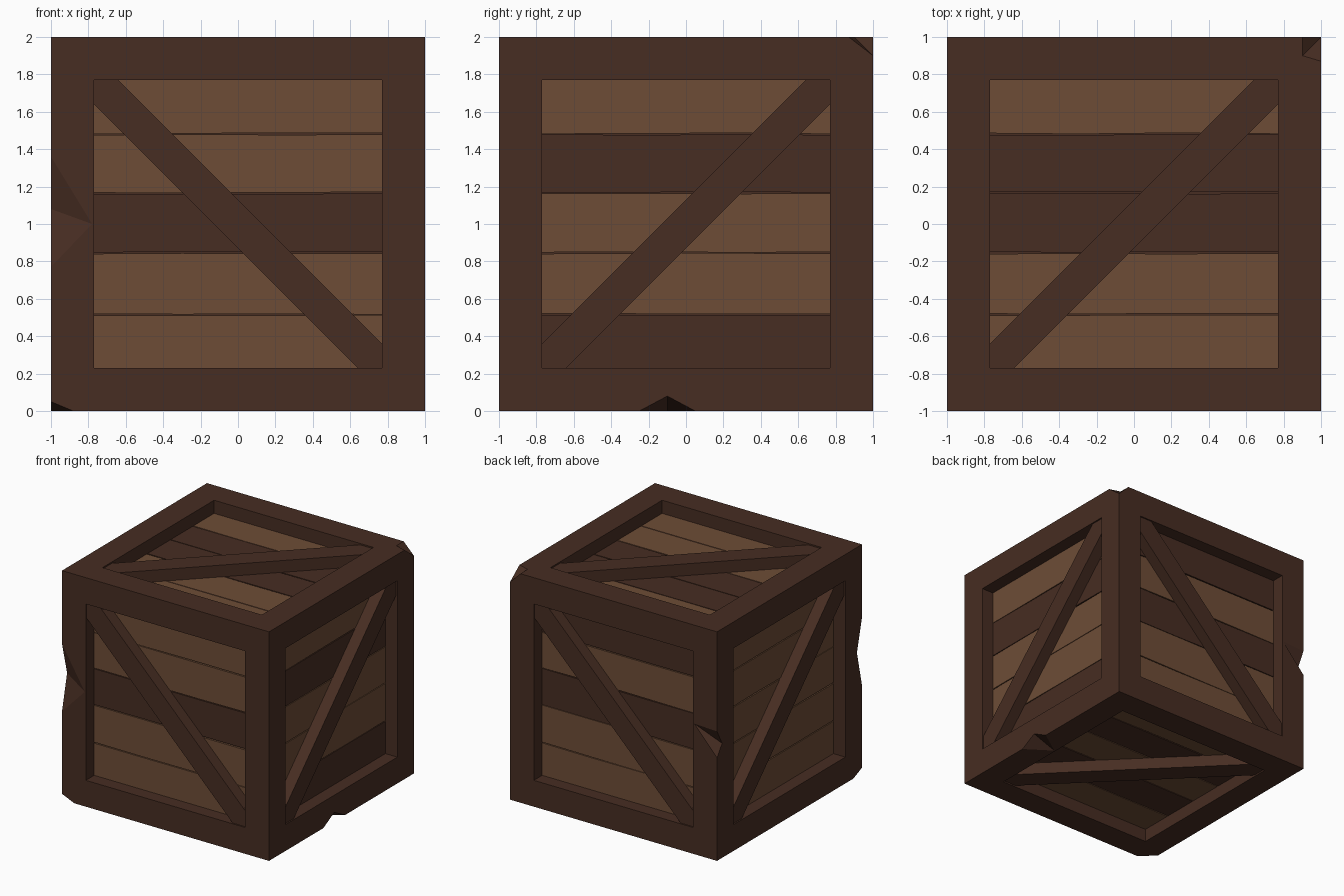
import bpy, bmesh, random
from mathutils import Vector, Matrix

if "Cube" in bpy.data.objects:
    bpy.data.objects.remove(bpy.data.objects["Cube"])

random.seed(4)


def material(name, rgb):
    m = bpy.data.materials.new(name)
    m.diffuse_color = (*rgb, 1)
    m.use_nodes = True
    m.node_tree.nodes["Principled BSDF"].inputs["Base Color"].default_value = m.diffuse_color
    return m


DARK = material("dark_wood", (0.063, 0.026, 0.016))
LIGHT = material("light_wood", (0.155, 0.073, 0.037))


def finish(name, bm, mats):
    bmesh.ops.recalc_face_normals(bm, faces=bm.faces)
    me = bpy.data.meshes.new(name)
    bm.to_mesh(me)
    bm.free()
    for m in mats:
        me.materials.append(m)
    ob = bpy.data.objects.new(name, me)
    bpy.context.collection.objects.link(ob)
    return ob


def box(name, size, mats=(DARK,)):
    bm = bmesh.new()
    bmesh.ops.create_cube(bm, size=1)
    bmesh.ops.scale(bm, vec=size, verts=bm.verts)
    bmesh.ops.translate(bm, vec=(0, 0, 1), verts=bm.verts)
    return finish(name, bm, mats)


def prism(bm, outline, low, high, frame, mat=0):
    """Extrude a 2D outline between two depths on one side of the crate."""
    a = [bm.verts.new(frame @ Vector((u, v, low))) for u, v in outline]
    b = [bm.verts.new(frame @ Vector((u, v, high))) for u, v in outline]
    faces = [bm.faces.new(a[::-1]), bm.faces.new(b)]
    n = len(a)
    for i in range(n):
        j = (i + 1) % n
        faces.append(bm.faces.new((a[i], a[j], b[j], b[i])))
    for f in faces:
        f.material_index = mat


def cut(target, cutter):
    mod = target.modifiers.new("cut", 'BOOLEAN')
    mod.operation = 'DIFFERENCE'
    mod.solver = 'EXACT'
    mod.object = cutter
    bpy.context.view_layer.objects.active = target
    bpy.ops.object.modifier_apply(modifier=mod.name)
    bpy.data.objects.remove(cutter)


# Outer frame: a cube bored through along each axis
frame_ob = box("frame", (2, 2, 2))
H = 0.77
for axis in range(3):
    size = [2 * H] * 3
    size[axis] = 3
    cut(frame_ob, box("bore", size))

# Chips in the frame: the first two points are the crease of each notch
chips = [
    [(-0.78, -1, 1.0), (-1, -0.93, 1.08), (-1, -1, 1.36), (-1, -1, 0.77)],
    [(-0.78, 1, 1.14), (-1, 0.93, 1.0), (-1, 1, 1.13), (-1, 1, 0.9)],
    [(0.78, -0.1, 0), (1, -0.1, 0.08), (1, -0.25, 0), (1, 0.05, 0)],
    [(-0.88, -1, 0), (-1, -0.88, 0), (-1, -1, 0.05), (-1, -1, 0)],
    [(0.9, 0.9, 2), (1, 1, 1.9), (0.9, 1, 2), (1, 0.87, 2), (1, 1, 2)],
]
for pts in chips:
    pts = [Vector(p) for p in pts]
    mid = (pts[0] + pts[1]) / 2
    bm = bmesh.new()
    for p in pts:
        bm.verts.new(mid + (p - mid) * 1.25)
    bmesh.ops.convex_hull(bm, input=bm.verts)
    cut(frame_ob, finish("chip", bm, [DARK]))

# Dark core seen through the gaps between planks
box("core", (1.72, 1.72, 1.72))

# Sides: right vector, up vector, brace slope, dark plank rows from the top
sides = {
    "front": ((1, 0, 0), (0, 0, 1), -1, {2}),
    "right": ((0, 1, 0), (0, 0, 1), 1, {1, 4}),
    "back": ((-1, 0, 0), (0, 0, 1), -1, {0, 2}),
    "left": ((0, -1, 0), (0, 0, 1), 1, set()),
    "top": ((1, 0, 0), (0, 1, 0), 1, {1, 2}),
    "bottom": ((-1, 0, 0), (0, 1, 0), 1, {1, 3}),
}
rows = [0.79, 0.48, 0.165, -0.155, -0.485, -0.79]
us = [-0.79, -0.3, 0.25, 0.79]

for name, (u, v, slope, dark) in sides.items():
    u, v = Vector(u), Vector(v)
    M = Matrix((u, v, u.cross(v))).transposed().to_4x4()
    M = Matrix.Translation((0, 0, 1)) @ M

    # Five slightly uneven planks
    bm = bmesh.new()
    for i in range(5):
        upper = [(x, rows[i] - random.uniform(0.001, 0.005)) for x in us]
        lower = [(x, rows[i + 1] + random.uniform(0.001, 0.008)) for x in us]
        prism(bm, lower + upper[::-1], 0.84, 0.885, M, 0 if i in dark else 1)
    finish(name + "_planks", bm, [DARK, LIGHT])

    # Diagonal brace with ends trimmed to the opening corners
    h, w = H + 0.004, 0.13
    outline = [(-h, -h), (-h + w, -h), (h, h - w), (h, h), (h - w, h), (-h, -h + w)]
    bm = bmesh.new()
    prism(bm, [(a * slope, b) for a, b in outline], 0.87, 0.988, M)
    finish(name + "_brace", bm, [DARK])
